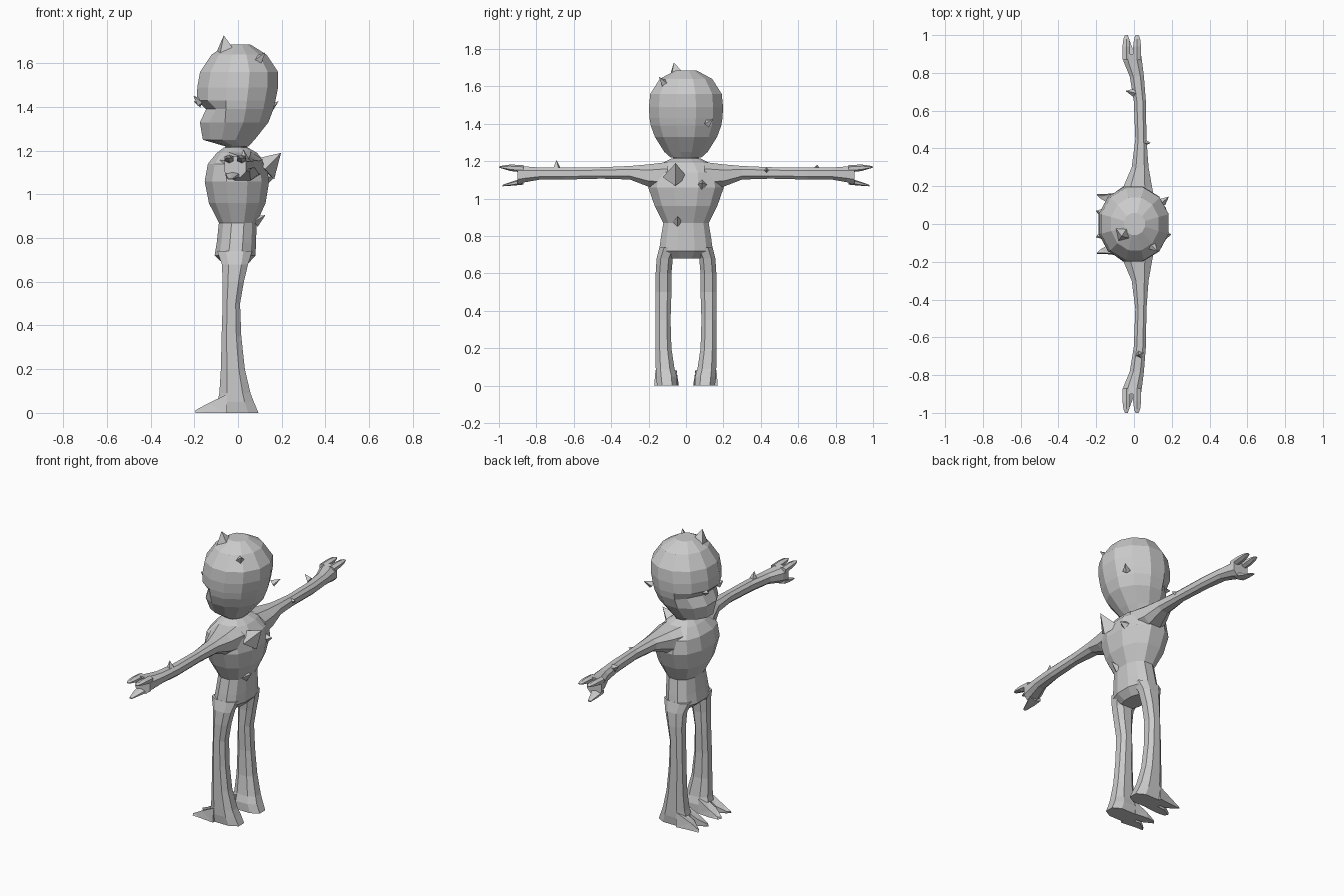
import bpy, bmesh, math
from mathutils import Vector

if "Cube" in bpy.data.objects:
    bpy.data.objects.remove(bpy.data.objects["Cube"], do_unlink=True)

GREY = (0.6, 0.6, 0.6, 1)
mat = bpy.data.materials.new("plain grey")
mat.use_nodes = True
mat.diffuse_color = GREY
mat.node_tree.nodes["Principled BSDF"].inputs["Base Color"].default_value = GREY


def finish(name, bm, mirror=False):
    bmesh.ops.recalc_face_normals(bm, faces=bm.faces)
    me = bpy.data.meshes.new(name)
    bm.to_mesh(me)
    bm.free()
    me.materials.append(mat)
    ob = bpy.data.objects.new(name, me)
    bpy.context.collection.objects.link(ob)
    if mirror:
        mod = ob.modifiers.new("mirror", "MIRROR")
        mod.use_axis = (False, True, False)
    return ob


def loft(name, rings, n=12, axis="z", mirror=False, power=1.0):
    """Rings are (position, x min, x max, other min, other max)."""
    bm = bmesh.new()
    loops = []
    for p, x0, x1, o0, o1 in rings:
        loop = []
        for i in range(n):
            a = 2 * math.pi * (i + 0.5) / n
            c, s = [math.copysign(abs(f(a)) ** power, f(a)) for f in (math.cos, math.sin)]
            x = (x0 + x1) / 2 + c * (x1 - x0) / 2
            o = (o0 + o1) / 2 + s * (o1 - o0) / 2
            loop.append(bm.verts.new((x, o, p) if axis == "z" else (x, p, o)))
        loops.append(loop)
    for a, b in zip(loops, loops[1:]):
        for i in range(n):
            j = (i + 1) % n
            bm.faces.new((a[i], a[j], b[j], b[i]))
    bm.faces.new(loops[0])
    bm.faces.new(loops[-1])
    return finish(name, bm, mirror)


def spike(name, base, tip, radius, sides=4):
    """A bent thorn: wide base, narrower middle, pointed tip."""
    bm = bmesh.new()
    base, tip = Vector(base), Vector(tip)
    turn = (tip - base).to_track_quat("Z", "Y")
    loops = []
    for t, r in ((0, radius), (0.5, radius * 0.5)):
        ring = []
        for i in range(sides):
            a = 2 * math.pi * i / sides
            ring.append(bm.verts.new(base.lerp(tip, t) + turn @ Vector((r * math.cos(a), r * math.sin(a), 0))))
        loops.append(ring)
    end = bm.verts.new(tip)
    for i in range(sides):
        j = (i + 1) % sides
        bm.faces.new((loops[0][i], loops[0][j], loops[1][j], loops[1][i]))
        bm.faces.new((loops[1][i], loops[1][j], end))
    bm.faces.new(loops[0])
    return finish(name, bm)


# Head, with a notch pressed into the face for the mouth
head = loft("head", [
    (1.22, -.06, .05, -.085, .085),
    (1.25, -.165, .08, -.12, .12),
    (1.33, -.18, .145, -.172, .172),
    (1.39, -.187, .168, -.195, .195),
    (1.43, -.193, .178, -.202, .202),
    (1.49, -.193, .19, -.205, .205),
    (1.56, -.18, .19, -.198, .198),
    (1.64, -.125, .135, -.145, .145),
    (1.685, -.055, .06, -.06, .06)])
for v in head.data.vertices:
    if abs(v.co.z - 1.39) < .005 and v.co.x < -.12:
        v.co.x += .035

# Neck and torso
loft("neck", [(1.16, -.07, .05, -.09, .09), (1.24, -.06, .045, -.07, .07)], n=8)
loft("torso", [
    (.68, -.065, .045, -.09, .09),
    (.72, -.11, .083, -.148, .148),
    (.78, -.1, .085, -.14, .14),
    (.87, -.09, .088, -.125, .125),
    (.96, -.137, .13, -.172, .172),
    (1.06, -.157, .147, -.208, .208),
    (1.14, -.142, .133, -.2, .2),
    (1.19, -.1, .09, -.13, .13),
    (1.215, -.065, .045, -.08, .08)], power=.85)

# Arms stretched out sideways, flaring into the palms
loft("arm", [
    (.1, -.11, .12, 1.05, 1.2),
    (.2, -.06, .1, 1.06, 1.187),
    (.3, -.015, .08, 1.1, 1.177),
    (.45, .005, .068, 1.105, 1.17),
    (.65, -.003, .065, 1.1, 1.168),
    (.78, -.025, .055, 1.1, 1.168),
    (.86, -.058, .046, 1.085, 1.175),
    (.9, -.064, .04, 1.075, 1.18)], n=8, axis="y", mirror=True, power=.8)

# Two flat fingers above and one thumb below
for name, x0, x1 in (("front_finger", -.064, -.017), ("rear_finger", -.008, .041)):
    loft(name, [(.87, x0, x1, 1.14, 1.18), (.94, x0, x1, 1.148, 1.182),
                (.98, x0 + .006, x1 - .006, 1.16, 1.177),
                (1.0, x0 + .015, x1 - .015, 1.166, 1.172)],
         n=6, axis="y", mirror=True)
loft("thumb", [(.87, -.062, .025, 1.075, 1.11), (.92, -.058, 0, 1.07, 1.095),
               (.98, -.045, -.025, 1.066, 1.074)], n=6, axis="y", mirror=True)

# Legs
loft("leg", [
    (0, -.1, .1, .045, .158),
    (.05, -.1, .078, .045, .165),
    (.09, -.09, .062, .058, .165),
    (.2, -.082, .035, .075, .165),
    (.35, -.078, .018, .08, .165),
    (.5, -.073, .012, .075, .165),
    (.6, -.073, .03, .075, .165),
    (.68, -.078, .05, .068, .16),
    (.74, -.1, .07, .04, .145)], n=8, mirror=True, power=.8)

# Forked toes reaching forwards
for name, tip, side in (("inner_toe", .042, .03), ("outer_toe", .14, .1)):
    bm = bmesh.new()
    low = [bm.verts.new(p) for p in (
        (-.05, side + .015, 0), (-.05, side + .07, 0),
        (-.14, side + .06, 0), (-.195, tip + .018, 0), (-.18, tip, 0), (-.13, side + .008, 0))]
    high = [bm.verts.new((v.co.x, v.co.y * .9 + .01, h))
            for v, h in zip(low, (.085, .085, .042, .012, .012, .04))]
    for i in range(6):
        j = (i + 1) % 6
        bm.faces.new((low[i], low[j], high[j], high[i]))
    bm.faces.new(low)
    bm.faces.new(high)
    bmesh.ops.triangulate(bm, faces=[f for f in bm.faces if len(f.verts) > 3])
    finish(name, bm, True)

# Thorns scattered over the head, back and arms
for name, base, tip, radius in (
        ("crown_horn", (-.055, -.05, 1.655), (-.065, -.065, 1.728), .05),
        ("rear_head_thorn", (.09, -.11, 1.61), (.125, -.145, 1.65), .028),
        ("side_head_thorn", (.15, .115, 1.4), (.185, .145, 1.425), .022),
        ("left_face_thorn", (-.17, .06, 1.42), (-.203, .07, 1.425), .022),
        ("right_face_thorn", (-.17, -.06, 1.42), (-.203, -.07, 1.45), .022),
        ("large_back_thorn", (.12, -.06, 1.115), (.197, -.055, 1.19), .065),
        ("small_back_thorn", (.13, .085, 1.075), (.172, .085, 1.085), .028),
        ("lower_back_thorn", (.075, -.045, .875), (.125, -.045, .905), .028),
        ("forearm_top_thorn", (.03, -.69, 1.155), (.025, -.692, 1.207), .025),
        ("forearm_front_thorn", (.0, .695, 1.155), (-.045, .705, 1.18), .022),
        ("upper_arm_thorn", (.06, .43, 1.15), (.088, .43, 1.155), .016)):
    spike(name, base, tip, radius)
